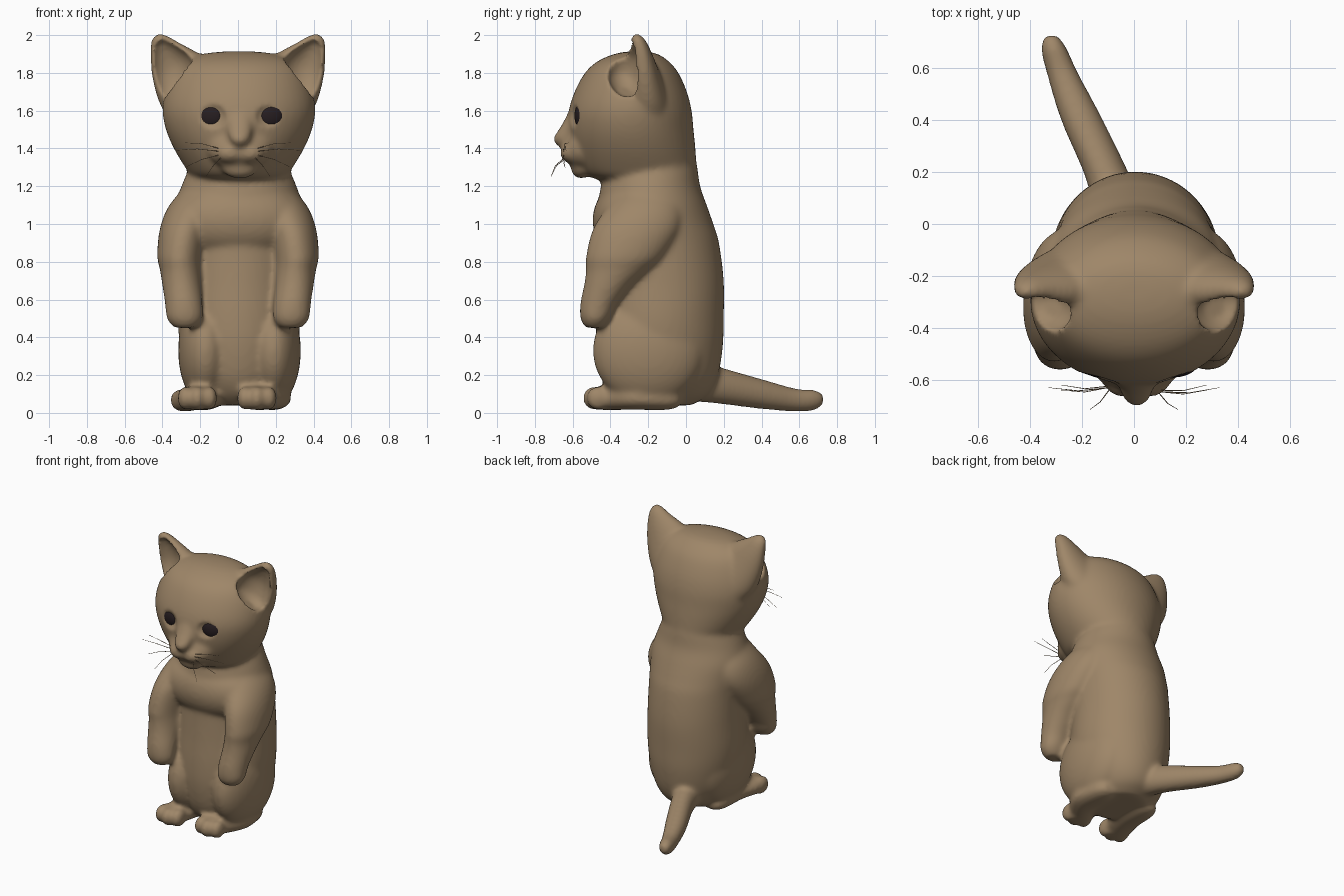
import bpy, bmesh, math
from mathutils import Vector, Matrix


def material(name, rgb):
    m = bpy.data.materials.new(name)
    m.diffuse_color = (*rgb, 1)
    return m


FUR = material("brown fur", (0.345, 0.24, 0.14))
DARK = material("dark eye", (0.02, 0.013, 0.015))


def make_object(name, bm, mat):
    me = bpy.data.meshes.new(name)
    bmesh.ops.recalc_face_normals(bm, faces=bm.faces)
    bm.to_mesh(me)
    bm.free()
    me.materials.append(mat)
    me.shade_smooth()
    ob = bpy.data.objects.new(name, me)
    bpy.context.collection.objects.link(ob)
    return ob


def spline(rows, steps=6):
    """Catmull-Rom through rows of numbers."""
    out = []
    for i in range(len(rows) - 1):
        a, b = rows[max(i - 1, 0)], rows[i]
        c, d = rows[i + 1], rows[min(i + 2, len(rows) - 1)]
        for s in range(steps):
            t = s / steps
            out.append([q + 0.5 * t * (r - p + t * (2*p - 5*q + 4*r - s4 + t * (3*(q - r) + s4 - p)))
                        for p, q, r, s4 in zip(a, b, c, d)])
    return out + [list(rows[-1])]


def loft(bm, rows, u, v, n=32):
    """Skin over elliptical rings: row = x, y, z, radius along u, radius along v."""
    u, v = Vector(u), Vector(v)
    rings = []
    for x, y, z, ru, rv in spline(rows):
        rings.append([bm.verts.new(Vector((x, y, z)) + u * ru * math.cos(k * math.tau / n)
                                   + v * rv * math.sin(k * math.tau / n)) for k in range(n)])
    for a, b in zip(rings, rings[1:]):
        for k in range(n):
            bm.faces.new((a[k], a[(k + 1) % n], b[(k + 1) % n], b[k]))
    bm.faces.new(rings[0])
    bm.faces.new(rings[-1])


def ball(bm, c, r, rot=0):
    m = Matrix.Translation(c) @ Matrix.Rotation(rot, 4, 'Z') @ Matrix.Diagonal((*r, 1))
    bmesh.ops.create_uvsphere(bm, u_segments=32, v_segments=20, radius=1, matrix=m)


X, Y, Z = (1, 0, 0), (0, 1, 0), (0, 0, 1)
EYES = (("left", -0.145), ("right", 0.175))
bm = bmesh.new()

# torso and head: height, front y, back y, half width
torso = [(0.04, -0.33, 0.03, 0.16), (0.10, -0.40, 0.12, 0.22), (0.20, -0.45, 0.17, 0.275),
         (0.35, -0.475, 0.195, 0.31), (0.50, -0.475, 0.20, 0.325), (0.70, -0.46, 0.20, 0.32),
         (0.90, -0.45, 0.175, 0.32), (1.0, -0.46, 0.145, 0.33), (1.1, -0.465, 0.11, 0.335),
         (1.2, -0.45, 0.075, 0.305), (1.3, -0.42, 0.06, 0.26), (1.4, -0.40, 0.04, 0.2)]
head = [(1.225, -0.42, 0.0, 0.17), (1.25, -0.51, 0.04, 0.245), (1.30, -0.56, 0.055, 0.285),
        (1.40, -0.60, 0.05, 0.345), (1.50, -0.62, 0.04, 0.387), (1.60, -0.62, 0.03, 0.405),
        (1.70, -0.59, 0.005, 0.39), (1.80, -0.535, -0.04, 0.35), (1.86, -0.47, -0.09, 0.295),
        (1.90, -0.38, -0.15, 0.19), (1.914, -0.30, -0.22, 0.07)]
for prof in (torso, head):
    loft(bm, [(0.005, (f + b) / 2, z, w, (b - f) / 2) for z, f, b, w in prof], X, Y, 48)
# chest filling the gap between the shoulders
ball(bm, (0, -0.30, 1.02), (0.36, 0.195, 0.21))

# muzzle, nose and chin
ball(bm, (0.01, -0.555, 1.395), (0.17, 0.09, 0.11))
for s in (-1, 1):
    ball(bm, (0.01 + s * 0.05, -0.59, 1.375), (0.085, 0.078, 0.058))
ball(bm, (0.01, -0.555, 1.295), (0.095, 0.055, 0.055))
loft(bm, [(0.01, -0.56, 1.64, 0.07, 0.04), (0.01, -0.60, 1.54, 0.07, 0.05),
          (0.01, -0.63, 1.48, 0.065, 0.058), (0.01, -0.65, 1.45, 0.055, 0.056),
          (0.01, -0.64, 1.42, 0.04, 0.05), (0.01, -0.63, 1.40, 0.01, 0.02)], X, Y)

cut = bmesh.new()
for s in (-1, 1):
    # ears turned slightly outward, and the hollows cut into them
    across, depth = (0.82 * s, 0.24, -0.52), (-0.28 * s, 0.96, 0)
    loft(bm, [(0.22 * s, -0.21, 1.64, 0.17, 0.14), (0.265 * s, -0.225, 1.73, 0.18, 0.12),
              (0.33 * s, -0.235, 1.83, 0.145, 0.088), (0.385 * s, -0.24, 1.91, 0.095, 0.06),
              (0.42 * s, -0.25, 1.97, 0.055, 0.04), (0.435 * s, -0.26, 2.0, 0.026, 0.022)],
         across, depth)
    loft(cut, [(0.31 * s, -0.325, 1.70, 0.05, 0.04), (0.322 * s, -0.325, 1.74, 0.11, 0.08),
               (0.355 * s, -0.32, 1.83, 0.115, 0.10), (0.395 * s, -0.315, 1.91, 0.077, 0.083),
               (0.425 * s, -0.315, 1.965, 0.035, 0.055)], across, depth)
    # arms
    loft(bm, [(0.17 * s, -0.20, 1.20, 0.11, 0.14), (0.24 * s, -0.22, 1.09, 0.13, 0.20),
              (0.285 * s, -0.265, 0.97, 0.13, 0.23), (0.308 * s, -0.325, 0.83, 0.12, 0.205),
              (0.304 * s, -0.36, 0.76, 0.11, 0.17), (0.298 * s, -0.41, 0.68, 0.104, 0.13),
              (0.287 * s, -0.46, 0.58, 0.1, 0.10), (0.282 * s, -0.48, 0.50, 0.096, 0.08),
              (0.28 * s, -0.485, 0.45, 0.06, 0.048)], X, Y)
    # haunches
    ball(bm, (0.18 * s + 0.008, -0.20, 0.33), (0.145, 0.295, 0.29))
    # feet with toes
    fx = -0.215 if s < 0 else 0.10
    loft(bm, [(0.17 * s, -0.03, 0.065, 0.05, 0.03), (0.175 * s, -0.10, 0.07, 0.085, 0.055),
              (0.18 * s, -0.28, 0.078, 0.10, 0.062), (fx, -0.43, 0.08, 0.10, 0.066),
              (fx, -0.50, 0.072, 0.07, 0.05)], X, Z)
    for k in (-1, 0, 1):
        ball(bm, (fx + k * 0.064, -0.485 + 0.02 * abs(k), 0.078), (0.042, 0.064, 0.064))
for _, x in EYES:
    ball(cut, (x, -0.62, 1.573), (0.09, 0.05, 0.08), math.copysign(0.2, x))

# tail
loft(bm, [(-0.06, 0.05, 0.17, 0.10, 0.11), (-0.10, 0.18, 0.145, 0.088, 0.098),
          (-0.20, 0.40, 0.10, 0.082, 0.08), (-0.275, 0.58, 0.068, 0.062, 0.062),
          (-0.31, 0.68, 0.068, 0.05, 0.055), (-0.318, 0.73, 0.072, 0.025, 0.027)], X, Z)

kitten = make_object("kitten body", bm, FUR)
cutter = make_object("hollow cutter", cut, FUR)
cutter.hide_render = True

# fuse all parts into one smooth skin, hollow the ears and eye sockets
for i in range(2):
    r = kitten.modifiers.new("fuse", 'REMESH')
    r.mode, r.voxel_size, r.use_smooth_shade = 'VOXEL', 0.012, True
    sm = kitten.modifiers.new("soften", 'SMOOTH')
    sm.factor, sm.iterations = 0.5, 12 if i == 0 else 4
    if i == 0:
        b = kitten.modifiers.new("hollow", 'BOOLEAN')
        b.operation, b.object, b.solver = 'DIFFERENCE', cutter, 'EXACT'
dg = bpy.context.evaluated_depsgraph_get()
skin = bpy.data.meshes.new_from_object(kitten.evaluated_get(dg))
kitten.modifiers.clear()
kitten.data = skin
skin.materials.clear()
skin.materials.append(FUR)
skin.shade_smooth()
bpy.data.objects.remove(cutter)
bpy.context.view_layer.update()


def face_y(x, z):
    hit, p, _, _ = kitten.ray_cast(Vector((x, -2, z)), Vector((0, 1, 0)))
    return p.y if hit else -0.55


# eyes set into the face
for side, x in EYES:
    bm = bmesh.new()
    ball(bm, (x, face_y(x, 1.573) + 0.012, 1.573), (0.067, 0.03, 0.061), math.copysign(0.2, x))
    make_object(side + " eye", bm, DARK)

# whiskers: root x, root z, tip x, tip y, tip z
whiskers = [(0.10, 1.40, 0.28, -0.62, 1.43), (0.10, 1.385, 0.33, -0.63, 1.39),
            (0.10, 1.365, 0.28, -0.64, 1.30), (0.09, 1.35, 0.17, -0.715, 1.25)]
for s in (-1, 1):
    for rx, rz, tx, ty, tz in whiskers:
        cu = bpy.data.curves.new("whisker", 'CURVE')
        cu.dimensions, cu.bevel_depth, cu.bevel_resolution = '3D', 0.002, 1
        sp = cu.splines.new('POLY')
        sp.points.add(2)
        a, c = Vector((s * rx, face_y(s * rx, rz) + 0.005, rz)), Vector((s * tx, ty, tz))
        for p, co, rad in zip(sp.points, (a, (a + c) / 2 + Vector((0, -0.012, 0.01)), c), (1, 0.8, 0.4)):
            p.co, p.radius = (*co, 1), rad
        cu.materials.append(FUR)
        bpy.context.collection.objects.link(bpy.data.objects.new("whisker", cu))
